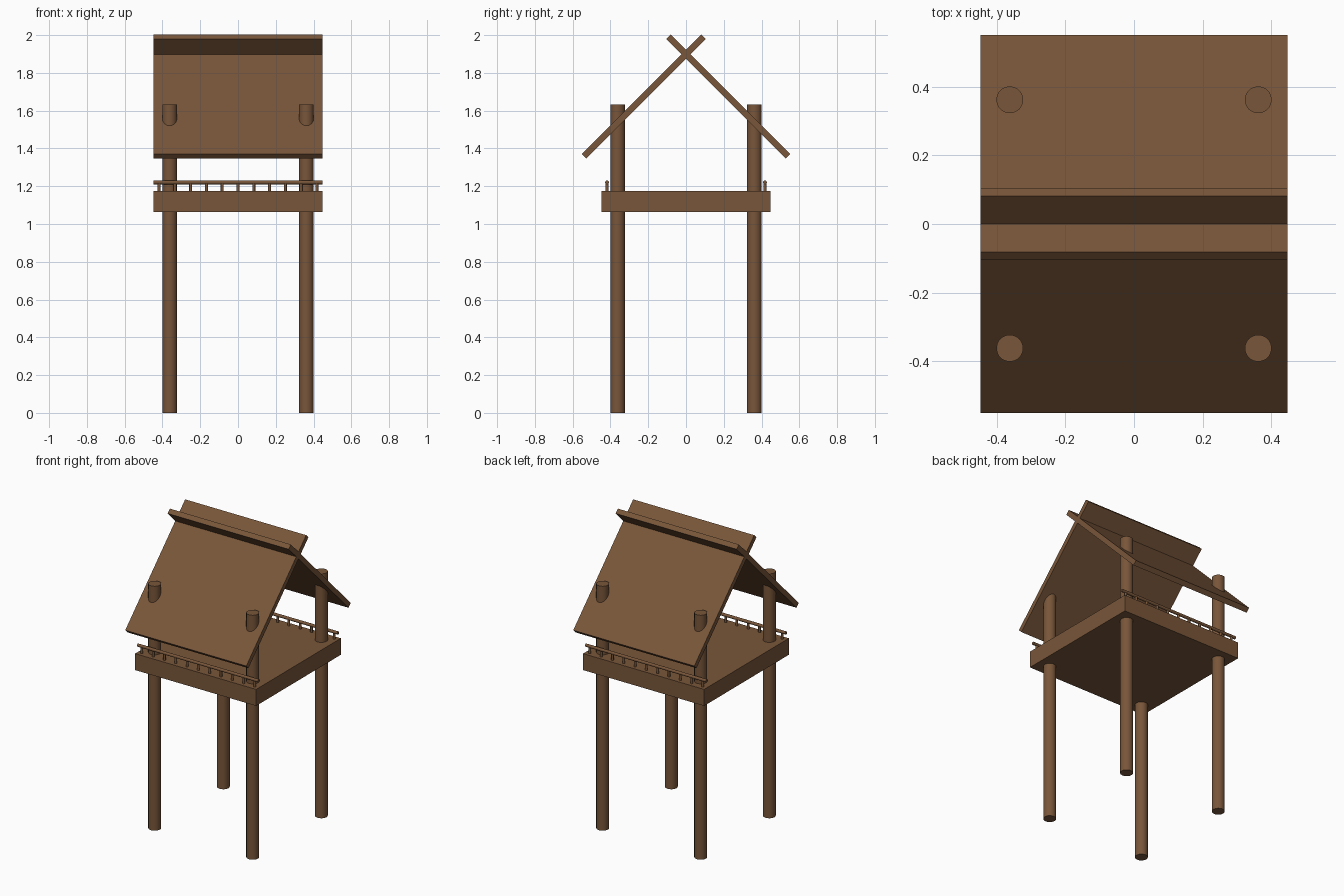
import bpy
import math

if "Cube" in bpy.data.objects:
    bpy.data.objects.remove(bpy.data.objects["Cube"])

wood = bpy.data.materials.new("brown wood")
wood.diffuse_color = (0.19, 0.093, 0.042, 1)
wood.use_nodes = True
wood.node_tree.nodes["Principled BSDF"].inputs["Base Color"].default_value = wood.diffuse_color


def finish(name):
    obj = bpy.context.object
    obj.name = name
    obj.data.materials.append(wood)
    return obj


def box(name, size, loc, tilt=0):
    bpy.ops.mesh.primitive_cube_add(size=1, location=loc, rotation=(tilt, 0, 0))
    obj = finish(name)
    obj.scale = size
    return obj


def rod(name, radius, length, loc, sides=32, rot=(0, 0, 0)):
    bpy.ops.mesh.primitive_cylinder_add(vertices=sides, radius=radius, depth=length,
                                        location=loc, rotation=rot)
    obj = finish(name)
    bpy.ops.object.shade_smooth_by_angle(angle=math.radians(40))
    return obj


# Raised floor
box("platform", (0.894, 0.894, 0.11), (0, 0, 1.119))

# Four tall posts that poke through the roof
POST_TOP = 1.632
for sx, nx in ((-1, "left"), (1, "right")):
    for sy, ny in ((-1, "front"), (1, "back")):
        rod(f"{ny}_{nx}_post", 0.039, POST_TOP, (sx * 0.362, sy * 0.362, POST_TOP / 2))

for sy, ny in ((-1, "front"), (1, "back")):
    # Roof boards at 45 degrees, crossing at the ridge
    box(f"{ny}_roof", (0.894, 0.894, 0.033), (0, sy * 0.2235, 1.6745), -sy * math.pi / 4)

    # Railing: round top rail on eleven short balusters
    y = sy * 0.418
    rod(f"{ny}_rail", 0.01, 0.894, (0, y, 1.22), 16, (0, math.pi / 2, 0))
    for i in range(11):
        rod(f"{ny}_baluster_{i + 1}", 0.008, 0.06, ((i - 5) * 0.0835, y, 1.19), 16)
